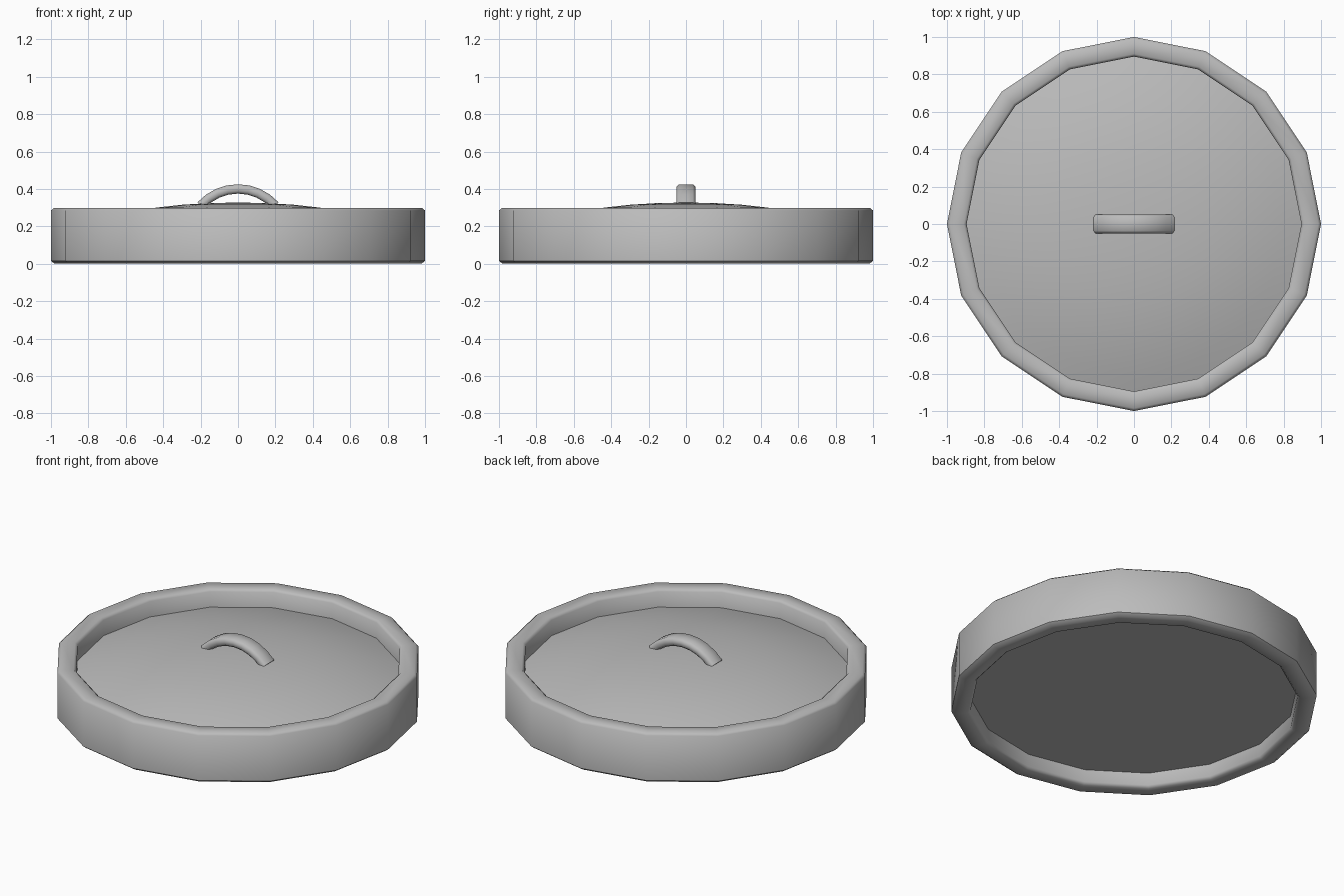
import bpy, bmesh, math
from math import sin, cos, pi, radians

cube = bpy.data.objects.get("Cube")
if cube:
    bpy.data.objects.remove(cube)

SIDES = 16

grey = bpy.data.materials.new("plain grey")
grey.use_nodes = True
colour = (0.5, 0.5, 0.5, 1)
grey.diffuse_color = colour
grey.node_tree.nodes["Principled BSDF"].inputs["Base Color"].default_value = colour


def skin(name, loops, closed, angle):
    """Join equal cross-section loops into one smooth-shaded object."""
    bm = bmesh.new()
    rows = [[bm.verts.new(p) for p in loop] for loop in loops]
    pairs = list(zip(rows, rows[1:])) + ([(rows[-1], rows[0])] if closed else [])
    for a, b in pairs:
        for i in range(len(a)):
            j = (i + 1) % len(a)
            bm.faces.new((a[i], a[j], b[j], b[i]))
    if not closed:
        bm.faces.new(rows[0])
        bm.faces.new(rows[-1])
    bmesh.ops.recalc_face_normals(bm, faces=bm.faces[:])
    mesh = bpy.data.meshes.new(name)
    bm.to_mesh(mesh)
    bm.free()
    mesh.materials.append(grey)
    obj = bpy.data.objects.new(name, mesh)
    bpy.context.collection.objects.link(obj)
    bpy.ops.object.select_all(action='DESELECT')
    obj.select_set(True)
    bpy.context.view_layer.objects.active = obj
    bpy.ops.object.shade_smooth_by_angle(angle=radians(angle))
    return obj


def circle(r, z):
    return [(r * cos(2 * pi * i / SIDES), r * sin(2 * pi * i / SIDES), z)
            for i in range(SIDES)]


# Outer rim: bevelled hollow band
rim_profile = [(0.98, 0), (1, 0.015), (1, 0.285), (0.985, 0.298),
               (0.91, 0.298), (0.895, 0.285), (0.895, 0.015), (0.91, 0)]
skin("rim", [circle(r, z) for r, z in rim_profile], True, 50)

# Domed lid with a flat recessed underside
lid_loops = [circle(0.9, 0.09), circle(0.9, 0.19)]
for r in (0.8, 0.67, 0.55, 0.44, 0.3, 0.15, 0.02):
    lid_loops.append(circle(r, 0.327 - 0.137 * (r / 0.9) ** 2.25))
skin("lid", lid_loops, False, 40)

# Arched handle: chamfered strip swept along an arc
R, HALF, STEPS = 0.266, radians(48), 8
section = [(-0.05, -0.012), (-0.036, -0.025), (0.036, -0.025), (0.05, -0.012),
           (0.05, 0.012), (0.036, 0.025), (-0.036, 0.025), (-0.05, 0.012)]
arch = []
for k in range(STEPS + 1):
    a = -HALF + 2 * HALF * k / STEPS
    arch.append([((R + d) * sin(a), y, 0.134 + (R + d) * cos(a)) for y, d in section])
skin("handle", arch, False, 50)
